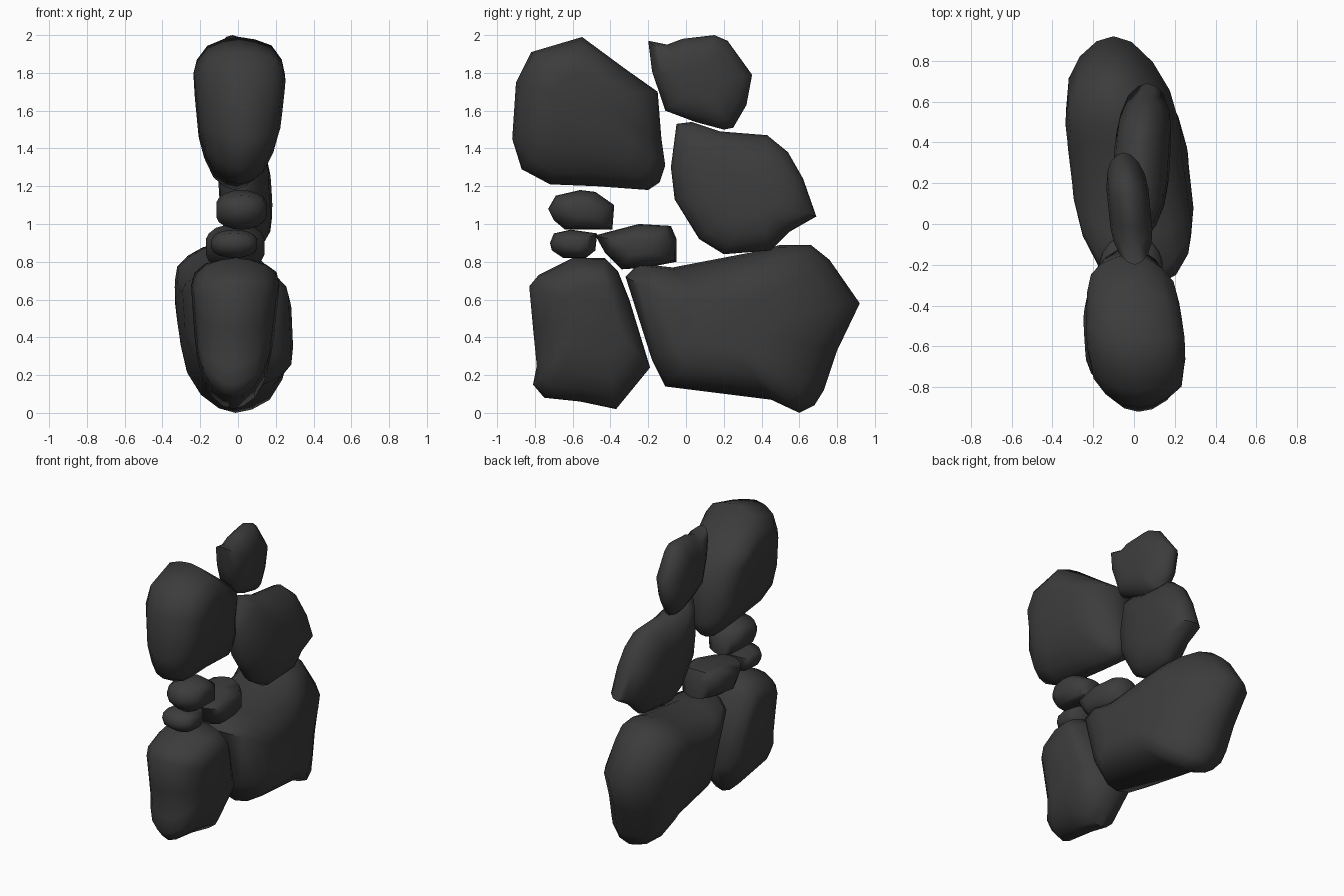
import bpy, bmesh, math, random

if "Cube" in bpy.data.objects:
    bpy.data.objects.remove(bpy.data.objects["Cube"])

random.seed(4)
stone = bpy.data.materials.new("dark_stone")
stone.diffuse_color = (0.045, 0.045, 0.045, 1)
stone.use_nodes = True
stone.node_tree.nodes["Principled BSDF"].inputs["Base Color"].default_value = stone.diffuse_color

# ring levels through the thickness: depth, outline scale
LEVELS = [(-1, .30), (-.9, .56), (-.66, .80), (-.32, .95), (0, 1),
          (.32, .95), (.66, .80), (.9, .56), (1, .30)]


def rock(name, outline, lo, hi, tilt=(0, 0), taper=(0, 0), apex_lo=(0, 0), apex_hi=(0, 0), box=.85):
    """Side outline (y, z) swelled to a boulder between x = lo and x = hi."""
    ys, zs = [p[0] for p in outline], [p[1] for p in outline]
    cy, cz = (min(ys) + max(ys)) / 2, (min(zs) + max(zs)) / 2
    mid, half = (lo + hi) / 2, (hi - lo) / 2
    bm = bmesh.new()

    def place(y, z, t):
        dy, dz = y - cy, z - cz
        thick = half * (1 + taper[0] * dy + taper[1] * dz)
        x = mid + tilt[0] * dy + tilt[1] * dz + t * thick
        return bm.verts.new((x, y, z))

    rings = []
    for t, s in LEVELS:
        s = s ** box
        ay, az = apex_hi if t > 0 else apex_lo
        f = 1 - s
        ring = []
        for y, z in outline:
            j = random.uniform(-.03, .03) * min(1, f * 4)
            ring.append(place(cy + (y - cy) * (s + j) + ay * f,
                              cz + (z - cz) * (s + j) + az * f, t))
        rings.append(ring)
    n = len(outline)
    for a, b in zip(rings, rings[1:]):
        for i in range(n):
            k = (i + 1) % n
            bm.faces.new((a[i], a[k], b[k], b[i]))
    bm.faces.new(rings[0][::-1])
    bm.faces.new(rings[-1])
    bmesh.ops.recalc_face_normals(bm, faces=bm.faces)
    me = bpy.data.meshes.new(name)
    bm.to_mesh(me)
    bm.free()
    me.materials.append(stone)
    ob = bpy.data.objects.new(name, me)
    bpy.context.collection.objects.link(ob)
    bpy.ops.object.select_all(action='DESELECT')
    ob.select_set(True)
    bpy.context.view_layer.objects.active = ob
    bpy.ops.object.shade_smooth_by_angle(angle=math.radians(60))


# large boulder, upper front
rock("upper_front_rock", [(-.55, 1.99), (-.82, 1.91), (-.90, 1.75), (-.92, 1.45), (-.87, 1.29),
     (-.72, 1.21), (-.47, 1.20), (-.20, 1.18), (-.14, 1.22), (-.11, 1.31), (-.13, 1.45),
     (-.15, 1.70), (-.32, 1.82)], -.215, .22, tilt=(-.05, .01), taper=(-.1, .5),
     apex_lo=(.06, .08), apex_hi=(-.05, .08), box=.72)

# capstone, upper back
rock("upper_back_rock", [(-.20, 1.97), (-.18, 1.81), (-.11, 1.60), (.05, 1.54), (.20, 1.50),
     (.25, 1.51), (.32, 1.63), (.35, 1.79), (.22, 1.97), (.15, 2.0), (-.02, 1.98), (-.1, 1.95)],
     -.125, .08, tilt=(-.1, 0))

# middle boulder, back
rock("middle_back_rock", [(-.05, 1.53), (.03, 1.54), (.18, 1.49), (.43, 1.47), (.54, 1.38),
     (.62, 1.24), (.69, 1.04), (.55, .96), (.45, .86), (.20, .84), (.07, .92), (-.06, 1.13),
     (-.08, 1.30)], -.095, .17, tilt=(.05, -.04), apex_hi=(.05, -.06))

# base boulder, back
rock("base_back_rock", [(-.32, .72), (-.25, .79), (-.07, .77), (.40, .86), (.50, .89), (.66, .89),
     (.76, .81), (.92, .58), (.80, .33), (.73, .12), (.68, .04), (.60, .0), (.45, .07),
     (-.11, .14), (-.18, .28)], -.295, .255, tilt=(-.11, -.09), taper=(-.05, 0),
     apex_lo=(.05, .12), apex_hi=(-.12, .02), box=.8)

# base boulder, front
rock("base_front_rock", [(-.83, .67), (-.78, .73), (-.60, .82), (-.43, .82), (-.36, .75),
     (-.30, .60), (-.19, .24), (-.37, .02), (-.56, .06), (-.75, .08), (-.81, .15),
     (-.79, .25), (-.81, .45)], -.225, .185, tilt=(0, .02), taper=(.2, .5),
     apex_lo=(0, .12), apex_hi=(.05, .12), box=.62)

# small wedge stones between the boulders
rock("wedge_stone_top", [(-.73, 1.08), (-.69, 1.15), (-.56, 1.18), (-.48, 1.17), (-.38, 1.10),
     (-.39, .97), (-.64, .97), (-.70, 1.02)], -.115, .15)
rock("wedge_stone_low", [(-.72, .90), (-.70, .95), (-.61, .97), (-.47, .95), (-.48, .86),
     (-.53, .82), (-.65, .82), (-.71, .86)], -.14, .10)
rock("wedge_stone_inner", [(-.48, .94), (-.25, 1.0), (-.08, .99), (-.05, .92), (-.05, .80),
     (-.20, .77), (-.34, .76), (-.43, .85)], -.17, .14)
